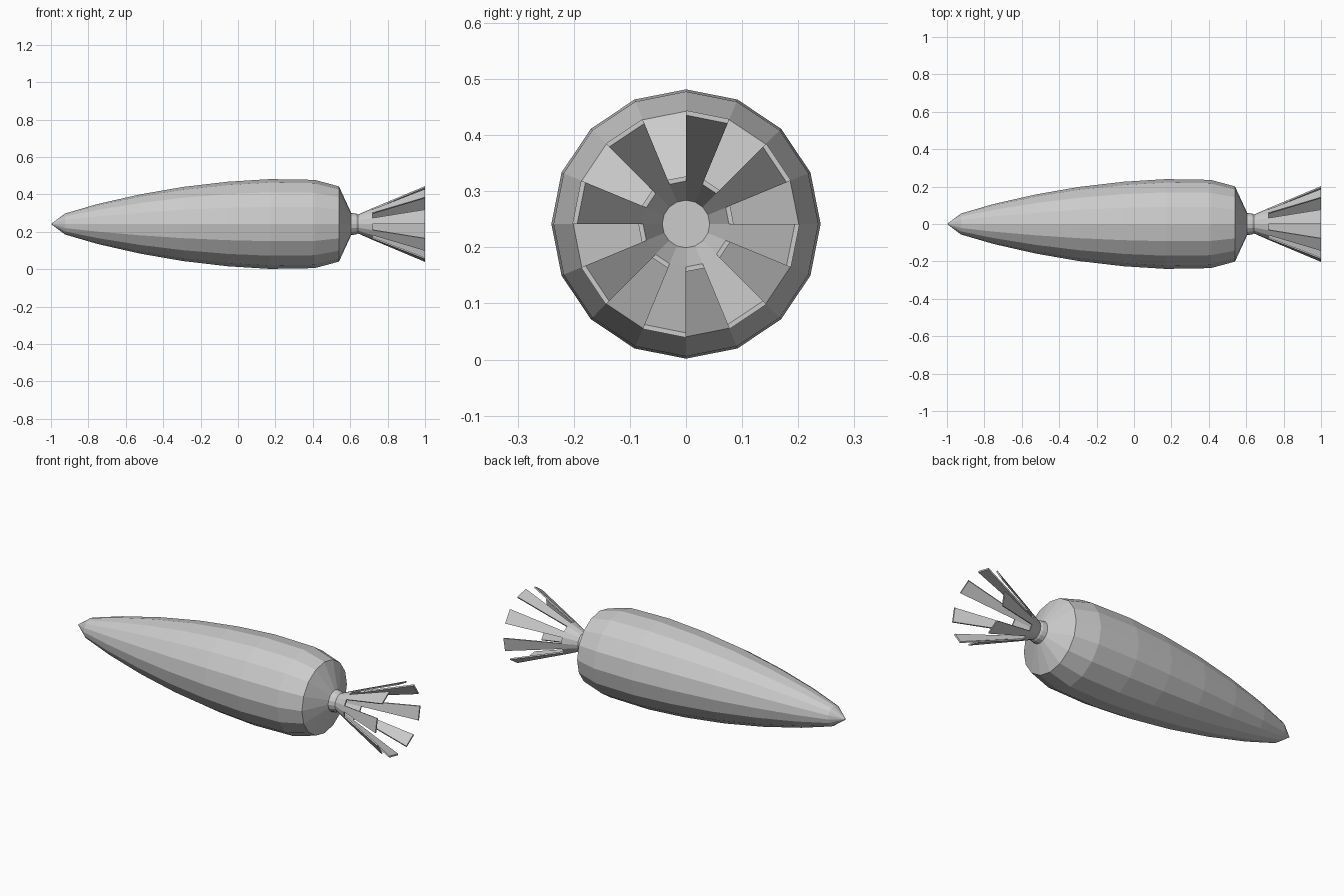
import bpy, bmesh, math

cube = bpy.data.objects.get("Cube")
if cube:
    bpy.data.objects.remove(cube, do_unlink=True)

SIDES = 16
AXIS_Z = 0.2415

grey = bpy.data.materials.new("plain grey")
grey.use_nodes = True
grey.diffuse_color = (0.6, 0.6, 0.6, 1)
grey.node_tree.nodes["Principled BSDF"].inputs["Base Color"].default_value = (0.6, 0.6, 0.6, 1)


def ring(bm, x, r):
    """Ring of vertices around the long axis, starting at the top."""
    step = 2 * math.pi / SIDES
    return [bm.verts.new((x, r * math.sin(i * step), r * math.cos(i * step)))
            for i in range(SIDES)]


def finish(bm, name):
    bmesh.ops.recalc_face_normals(bm, faces=bm.faces)
    mesh = bpy.data.meshes.new(name)
    bm.to_mesh(mesh)
    bm.free()
    mesh.materials.append(grey)
    obj = bpy.data.objects.new(name, mesh)
    obj.location.z = AXIS_Z
    bpy.context.collection.objects.link(obj)


# Root: tapered body with a pointed tip, sloped shoulder and short neck
profile = [(-0.925, 0.056), (-0.75, 0.107), (-0.525, 0.158), (-0.295, 0.198),
           (-0.055, 0.226), (0.17, 0.24), (0.41, 0.236), (0.54, 0.201),
           (0.605, 0.06), (0.63, 0.056), (0.642, 0.05)]
bm = bmesh.new()
rings = [ring(bm, x, r) for x, r in profile]
tip = bm.verts.new((-1, 0, 0))
for i in range(SIDES):
    j = (i + 1) % SIDES
    bm.faces.new((tip, rings[0][i], rings[0][j]))
    for a, b in zip(rings, rings[1:]):
        bm.faces.new((a[i], b[i], b[j], a[j]))
bm.faces.new(rings[-1])
finish(bm, "root")

# Leaves: thin flared cup whose every second side runs on as a leaf
THICK = 0.0085
stations = [(0.64, 0.05), (0.72, 0.085), (1.0, 0.2025)]
bm = bmesh.new()
outer = [ring(bm, x, r) for x, r in stations]
inner = [ring(bm, x, r - THICK) for x, r in stations]
for i in range(SIDES):
    j = (i + 1) % SIDES
    leaf = i % 2 == 0
    for wall in (outer, inner):
        for k in range(2 if leaf else 1):
            bm.faces.new((wall[k][i], wall[k + 1][i], wall[k + 1][j], wall[k][j]))
    end = 2 if leaf else 1
    for k in (0, end):
        bm.faces.new((outer[k][i], outer[k][j], inner[k][j], inner[k][i]))
    if leaf:
        for s in (i, j):
            bm.faces.new((outer[1][s], outer[2][s], inner[2][s], inner[1][s]))
finish(bm, "leaves")
